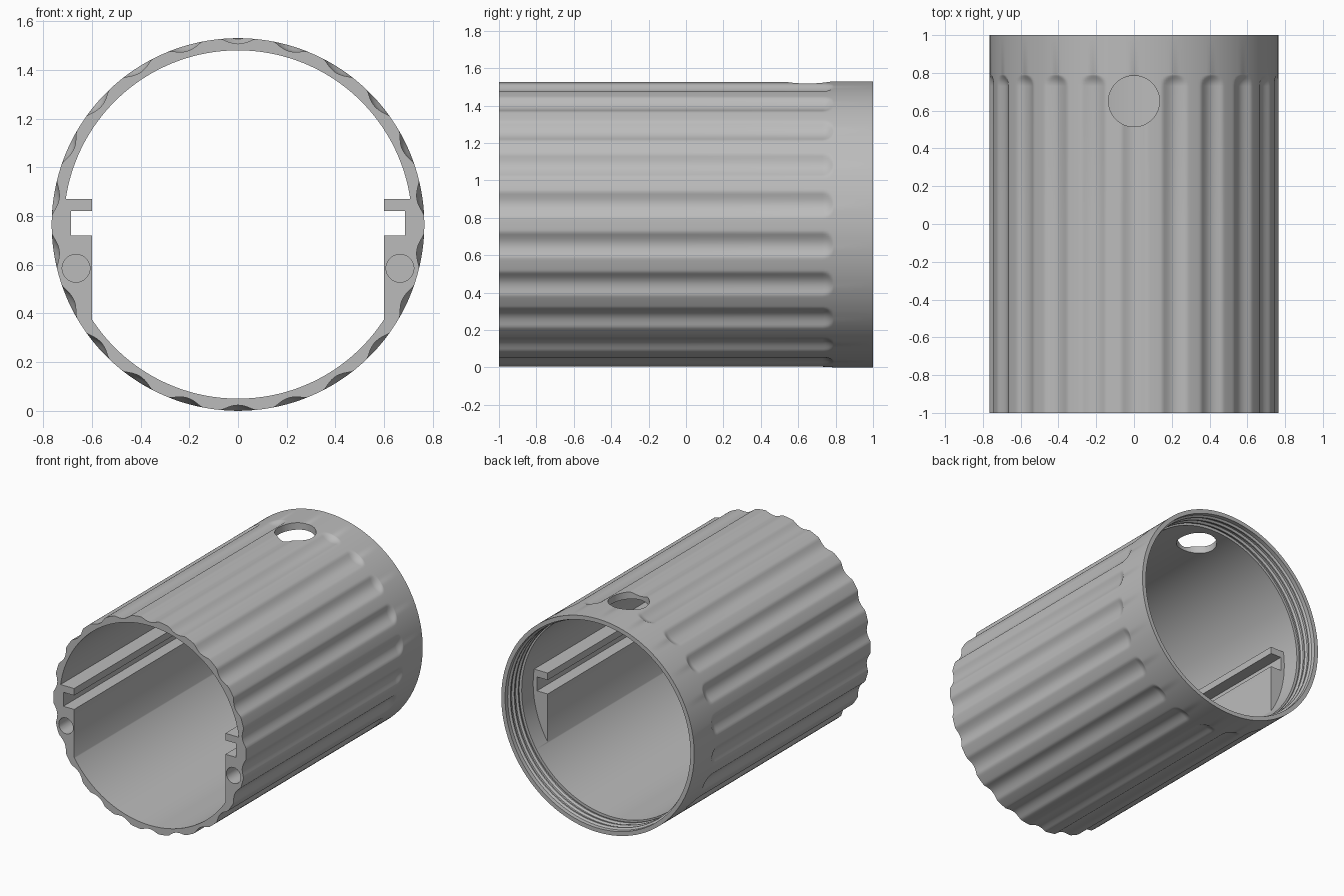
import bpy, bmesh, math
from mathutils import Matrix

if "Cube" in bpy.data.objects:
    bpy.data.objects.remove(bpy.data.objects["Cube"], do_unlink=True)

R, BORE = 0.765, 0.715       # outer and inner radius; the axis lies at z = R
FLUTES, STEPS = 22, 20       # grip flutes and facets per flute

grey = bpy.data.materials.new("grey plastic")
grey.use_nodes = True
grey.diffuse_color = (0.5, 0.5, 0.5, 1)
grey.node_tree.nodes["Principled BSDF"].inputs["Base Color"].default_value = (0.5, 0.5, 0.5, 1)


def make_object(name, bm):
    bmesh.ops.recalc_face_normals(bm, faces=bm.faces)
    mesh = bpy.data.meshes.new(name)
    bm.to_mesh(mesh)
    bm.free()
    mesh.materials.append(grey)
    obj = bpy.data.objects.new(name, mesh)
    bpy.context.collection.objects.link(obj)
    return obj


def fluted_radius(angle, y):
    """Outer radius with shallow flutes that run out before the plain collar."""
    pitch = math.tau / FLUTES
    across = (angle + pitch / 2) % pitch - pitch / 2
    u2 = (across * R / 0.07) ** 2 + (max(0, y - 0.73) / 0.06) ** 2
    return R - 0.023 * max(0, 1 - u2) ** 1.25


def cylinder(name, radius, depth, matrix):
    bm = bmesh.new()
    bmesh.ops.create_cone(bm, cap_ends=True, segments=48, radius1=radius,
                          radius2=radius, depth=depth, matrix=matrix)
    return make_object(name, bm)


def combine(target, tool, operation):
    mod = target.modifiers.new(operation.lower(), 'BOOLEAN')
    mod.operation, mod.object, mod.solver = operation, tool, 'EXACT'
    bpy.ops.object.select_all(action='DESELECT')
    bpy.context.view_layer.objects.active = target
    target.select_set(True)
    bpy.ops.object.modifier_apply(modifier=mod.name)
    bpy.data.objects.remove(tool, do_unlink=True)


# Fluted tube: outer rings front to back, then inner rings back to front
outer = [(y, None) for y in (-1, 0, 0.73, 0.745, 0.76, 0.77, 0.78, 0.786, 0.79, 1)]
inner = [(1, 0.735)]
for k in range(3):           # internal thread ridges near the rear opening
    y = 0.97 - 0.045 * k
    inner += [(y, 0.735), (y - 0.01, 0.722), (y - 0.02, 0.722), (y - 0.03, 0.735)]
inner += [(0.84, 0.735), (0.84, BORE), (-1, BORE)]

bm = bmesh.new()
count = FLUTES * STEPS
rings = []
for y, radius in outer + inner:
    ring = []
    for i in range(count):
        a = math.tau * i / count
        r = radius or fluted_radius(a, y)
        ring.append(bm.verts.new((r * math.sin(a), y, R - r * math.cos(a))))
    rings.append(ring)
for a, b in zip(rings, rings[1:] + rings[:1]):
    for i in range(count):
        j = (i + 1) % count
        bm.faces.new((a[i], a[j], b[j], b[i]))
tube = make_object("fluted_tube", bm)

# Slotted rails inside both walls, with a blind screw hole in each front end
for side in (1, -1):
    grip = 0.728
    top, low = math.asin(0.105 / grip), -math.acos(0.6 / grip)
    arc = [top + (low - top) * i / 16 for i in range(17)]
    profile = [(0.6, 0.72), (0.685, 0.72), (0.685, 0.82), (0.6, 0.82), (0.6, 0.87)]
    profile += [(grip * math.cos(a), R + grip * math.sin(a)) for a in arc]
    bm = bmesh.new()
    face = bm.faces.new([bm.verts.new((side * x, -1, z)) for x, z in profile])
    back = bmesh.ops.extrude_face_region(bm, geom=[face], use_keep_orig=True)
    verts = [v for v in back["geom"] if isinstance(v, bmesh.types.BMVert)]
    bmesh.ops.translate(bm, verts=verts, vec=(0, 1.71, 0))
    combine(tube, make_object("slotted_rail", bm), 'UNION')
    turn = Matrix.Rotation(math.pi / 2, 4, 'X')
    place = Matrix.Translation((side * 0.665, -0.9, 0.585))
    combine(tube, cylinder("screw_hole", 0.057, 0.6, place @ turn), 'DIFFERENCE')

# Round opening through the top wall
combine(tube, cylinder("top_opening", 0.135, 0.5, Matrix.Translation((0, 0.65, 2 * R))), 'DIFFERENCE')

bpy.ops.object.select_all(action='DESELECT')
bpy.context.view_layer.objects.active = tube
tube.select_set(True)
bpy.ops.object.shade_smooth_by_angle(angle=math.radians(35))
